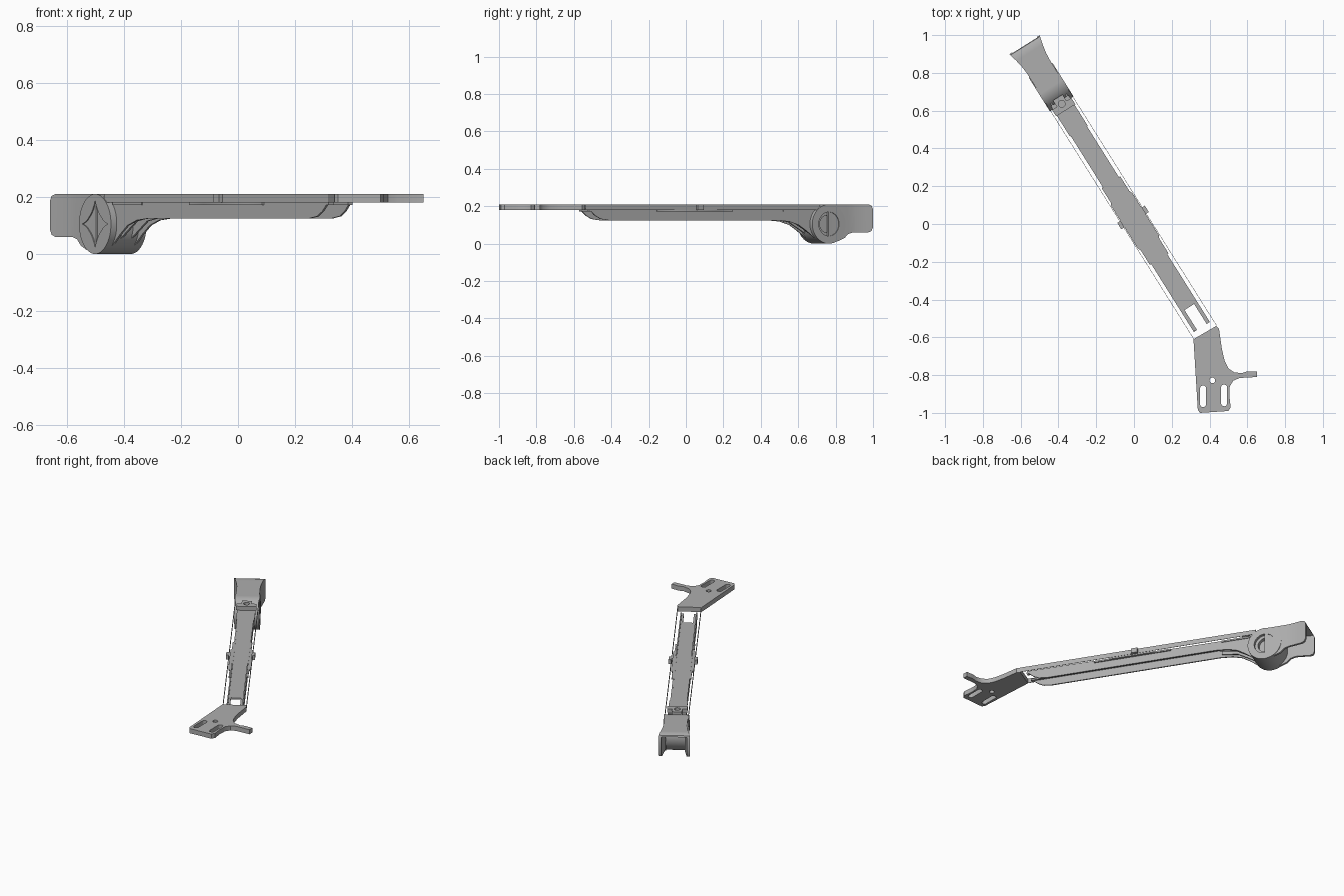
import bpy
from math import sin, cos, pi
from mathutils import Matrix, Vector

cube = bpy.data.objects.get("Cube")
if cube:
    bpy.data.objects.remove(cube)

grey = bpy.data.materials.new("plain grey")
grey.use_nodes = True
grey.diffuse_color = (0.42, 0.42, 0.42, 1)
grey.node_tree.nodes["Principled BSDF"].inputs["Base Color"].default_value = grey.diffuse_color

# Arm frame: "along" runs from the mounting plate to the head, "across" is sideways
along = Vector((-0.532, 0.847, 0)).normalized()
up = Vector((0, 0, 1))
across = along.cross(up)
root = Vector((0.378, -0.575, 0))


def frame(x, y, z, origin):
    m = Matrix((x, y, z)).transposed().to_4x4()
    m.translation = origin
    return m


WORLD = Matrix.Identity(4)
PLAN = frame(across, along, up, root)     # outline (across, along), extruded up
SIDE = frame(along, up, across, root)     # outline (along, height), extruded across


def slab(name, loops, lo, hi, matrix):
    """Extrude closed outlines; inner outlines become holes."""
    curve = bpy.data.curves.new(name, "CURVE")
    curve.dimensions = "2D"
    curve.fill_mode = "BOTH"
    curve.extrude = (hi - lo) / 2
    for loop in loops:
        spline = curve.splines.new("POLY")
        spline.points.add(len(loop) - 1)
        for point, (x, y) in zip(spline.points, loop):
            point.co = (x, y, 0, 1)
        spline.use_cyclic_u = True
    obj = bpy.data.objects.new(name, curve)
    bpy.context.collection.objects.link(obj)
    obj.matrix_world = matrix @ Matrix.Translation((0, 0, (lo + hi) / 2))
    bpy.ops.object.select_all(action="DESELECT")
    obj.select_set(True)
    bpy.context.view_layer.objects.active = obj
    bpy.ops.object.convert(target="MESH")
    obj = bpy.context.object
    obj.name = name
    # Weld caps to rims so the solid is closed
    weld = obj.modifiers.new("weld", "WELD")
    weld.merge_threshold = 0.00005
    bpy.ops.object.modifier_apply(modifier=weld.name)
    obj.data.materials.clear()
    obj.data.materials.append(grey)
    bpy.ops.object.shade_smooth_by_angle(angle=0.6)
    return obj


def cut(obj, tool, operation):
    mod = obj.modifiers.new("cut", "BOOLEAN")
    mod.operation = operation
    mod.solver = "EXACT"
    mod.object = tool
    bpy.context.view_layer.objects.active = obj
    bpy.ops.object.modifier_apply(modifier=mod.name)
    bpy.data.objects.remove(tool)


def circle(cx, cy, r, n=40):
    return [(cx + r * cos(2 * pi * i / n), cy + r * sin(2 * pi * i / n)) for i in range(n)]


def slot(cx, y0, y1, r):
    ring = circle(0, 0, r, 24)
    return [(cx + x, (y1 - r if y >= 0 else y0 + r) + y) for x, y in ring]


def mirrored(half):
    return half + [(-x, y) for x, y in reversed(half)]


# Mounting plate with side finger, two slots and a hole
plate = [(0.315, -0.61), (0.435, -0.54), (0.45, -0.555), (0.465, -0.66), (0.48, -0.725),
         (0.5, -0.765), (0.53, -0.785), (0.57, -0.79), (0.6, -0.78), (0.65, -0.78),
         (0.65, -0.81), (0.56, -0.815), (0.525, -0.83), (0.507, -0.86), (0.505, -0.91),
         (0.512, -0.97), (0.5, -0.99), (0.35, -1.0), (0.338, -0.985)]
slab("mounting_plate", [plate, slot(0.366, -0.97, -0.855, 0.016),
                        slot(0.477, -0.965, -0.85, 0.016), circle(0.415, -0.828, 0.015, 24)],
     0.18, 0.21, WORLD)

# Arm deck: narrow strip, wider middle and a pronged end
half_deck = [(0.03, 0.16), (0.03, 0.035), (0.05, 0.035), (0.05, 0.46), (0.058, 0.46),
             (0.058, 0.55), (0.066, 0.57), (0.066, 0.83), (0.058, 0.85), (0.058, 0.94),
             (0.05, 0.94), (0.05, 1.26), (0.055, 1.26), (0.055, 1.45)]
slab("arm_deck", [mirrored(half_deck)], 0.172, 0.182, PLAN)

# Raised latch at the head end of the deck
slab("latch", [mirrored([(0.06, 1.39), (0.06, 1.43), (0.03, 1.43), (0.03, 1.47)]),
               circle(0, 1.43, 0.018, 24)], 0.182, 0.208, PLAN)

# Side rails below the deck, curving up at the plate and down to the hub
rail = [(0.035, 0.19), (0.05, 0.172), (0.075, 0.15), (0.11, 0.132), (0.16, 0.125),
        (1.22, 0.125), (1.3, 0.118), (1.36, 0.1), (1.41, 0.068), (1.46, 0.03),
        (1.47, 0.1), (1.47, 0.18)]
for name, s in (("left", 1), ("right", -1)):
    a, b = sorted((s * 0.042, s * 0.05))
    slab(name + "_rail", [rail], a, b, SIDE)
    # Thin upper skirt between plate and head, with a small outer stop
    a, b = sorted((s * 0.069, s * 0.071))
    slab(name + "_skirt", [[(0, 0.18), (1.48, 0.18), (1.48, 0.21), (0, 0.21)]], a, b, SIDE)
    a, b = sorted((s * 0.066, s * 0.086))
    slab(name + "_stop", [[(0.7, 0.18), (0.74, 0.18), (0.74, 0.21), (0.7, 0.21)]], a, b, SIDE)

# Inner claws reaching down to the hub
for v in (-0.022, 0.022):
    claw = [(1.24, 0.172), (1.24, 0.13), (1.34, 0.115), (1.4, 0.08), (1.45, 0.05), (1.47, 0.172)]
    slab("claw", [claw], v - 0.004, v + 0.004, SIDE)

# Hub: solid core, stepped socket on one face and a star recess on the other
HU, HZ, HR = 1.535, 0.105, 0.105
rim = circle(HU, HZ, HR, 64)
slab("hub_core", [rim], -0.064, 0.03, SIDE)
slab("hub_socket", [rim, circle(HU, HZ, 0.046)], 0.03, 0.055, SIDE)
slab("hub_rim", [rim, circle(HU, HZ, 0.064)], 0.055, 0.074, SIDE)
star = []
for i in range(32):
    t = 2 * pi * i / 32
    star.append((HU + 0.088 * cos(t) * abs(cos(t)) ** 2, HZ + 0.088 * sin(t) * abs(sin(t)) ** 2))
slab("hub_star_face", [rim, star], -0.074, -0.064, SIDE)

# Flared head: hollow hood, open at the end and underneath
flare = [(0.07, 1.535), (0.07, 1.66), (0.073, 1.7), (0.082, 1.75), (0.094, 1.8)]
hood = slab("head_hood", [mirrored(flare)], 0.0, 0.25, PLAN)
cut(hood, slab("hood_hollow", [mirrored([(v - 0.014, u + (0.02 if u > 1.79 else -0.02 if u < 1.54 else 0))
                                         for v, u in flare])], -0.05, 0.194, PLAN), "DIFFERENCE")
side = [(1.535, 0.21), (1.775, 0.21), (1.793, 0.203), (1.8, 0.185), (1.8, 0.085), (1.792, 0.067),
        (1.775, 0.06), (1.69, 0.06), (1.66, 0.052), (1.636, 0.03), (1.6, 0.015), (1.535, 0.0)]
cut(hood, slab("hood_profile", [side], -0.2, 0.2, SIDE), "INTERSECT")
bpy.context.view_layer.objects.active = hood
hood.select_set(True)
bpy.ops.object.shade_smooth_by_angle(angle=0.6)
